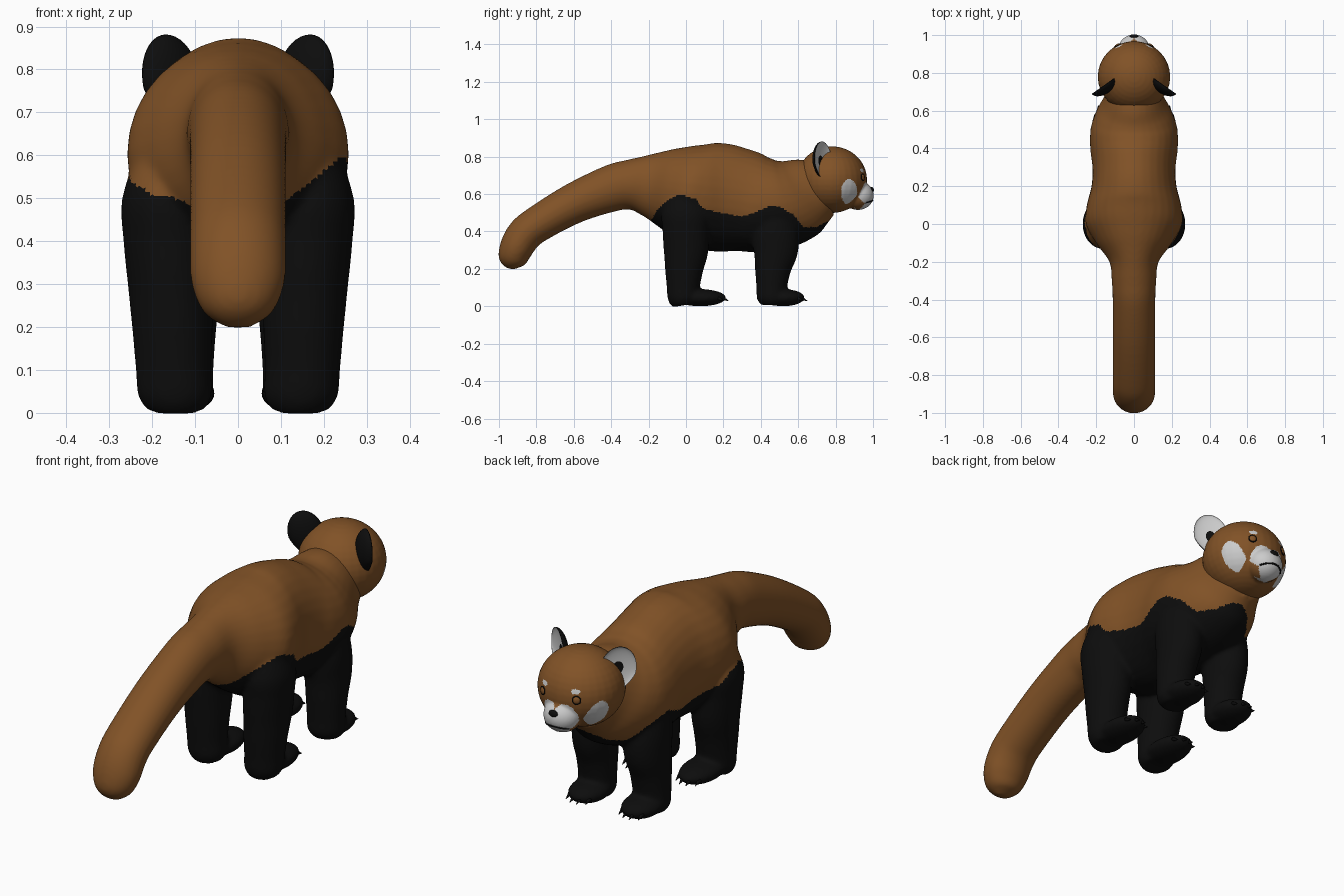
import bpy, bmesh, math
from mathutils import Matrix, Vector
from mathutils.bvhtree import BVHTree

cube = bpy.data.objects.get("Cube")
if cube:
    bpy.data.objects.remove(cube, do_unlink=True)


def material(name, rgb):
    m = bpy.data.materials.new(name)
    m.use_nodes = True
    m.diffuse_color = (*rgb, 1)
    bsdf = m.node_tree.nodes["Principled BSDF"]
    bsdf.inputs["Base Color"].default_value = (*rgb, 1)
    bsdf.inputs["Roughness"].default_value = 0.8
    return m


FUR = material("russet_fur", (0.22, 0.085, 0.02))
DARK = material("black_fur", (0.004, 0.004, 0.004))
PALE = material("pale_fur", (0.6, 0.6, 0.6))
COLOURS = [FUR, DARK, PALE]


def finish(name, bm, mats):
    bmesh.ops.recalc_face_normals(bm, faces=bm.faces)
    me = bpy.data.meshes.new(name)
    bm.to_mesh(me)
    bm.free()
    for m in mats:
        me.materials.append(m)
    me.shade_smooth()
    ob = bpy.data.objects.new(name, me)
    bpy.context.collection.objects.link(ob)
    return ob


def spline(points, steps=5):
    """Catmull-Rom interpolation of section tuples."""
    pts = [Vector(p) for p in points]
    out = []
    for i in range(len(pts) - 1):
        a, b, c, d = pts[max(i - 1, 0)], pts[i], pts[i + 1], pts[min(i + 2, len(pts) - 1)]
        for k in range(steps):
            t = k / steps
            out.append(b + (c - a) * (t / 2) + (a * 2 - b * 5 + c * 4 - d) * (t * t / 2)
                       + (b * 3 - a - c * 3 + d) * (t ** 3 / 2))
    return out + [pts[-1]]


def tube(bm, sections, side=1, n=32):
    """Loft of ellipses; each section is x, y, z, half width, half depth."""
    secs = spline(sections)
    rings = []
    for i, (x, y, z, rx, rn) in enumerate(secs):
        p, q = secs[max(i - 1, 0)], secs[min(i + 1, len(secs) - 1)]
        t = Vector((0, q[1] - p[1], q[2] - p[2])).normalized()
        up = Vector((0, -t.z, t.y))
        rings.append([bm.verts.new(Vector((side * (x + rx * math.cos(a)), y, z)) + up * (rn * math.sin(a)))
                      for a in (2 * math.pi * k / n for k in range(n))])
    for r, s in zip(rings, rings[1:]):
        for k in range(n):
            bm.faces.new((r[k], r[(k + 1) % n], s[(k + 1) % n], s[k]))
    bm.faces.new(rings[0])
    bm.faces.new(rings[-1])


def ball(bm, centre, radii, u=32, v=20):
    m = Matrix.Translation(centre) @ Matrix.Diagonal((*radii, 1))
    return bmesh.ops.create_uvsphere(bm, u_segments=u, v_segments=v, radius=1, matrix=m)["verts"]


def fuse(ob, voxel, rounds, rule):
    """Merge overlapping parts into one smooth skin, then colour faces by rule."""
    r = ob.modifiers.new("skin", 'REMESH')
    r.mode, r.voxel_size = 'VOXEL', voxel
    s = ob.modifiers.new("soften", 'SMOOTH')
    s.factor, s.iterations = 0.5, rounds
    me = bpy.data.meshes.new_from_object(ob.evaluated_get(bpy.context.evaluated_depsgraph_get()))
    ob.modifiers.clear()
    ob.data = me
    me.materials.clear()
    for m in COLOURS:
        me.materials.append(m)
    for f in me.polygons:
        f.material_index = rule(f.center)
    me.shade_smooth()


# Tail, trunk and neck in one sweep
trunk = [(-.935, .2, .03, .02), (-.93, .235, .08, .07), (-.912, .3, .108, .088), (-.87, .375, .112, .095),
         (-.8, .435, .112, .097), (-.6, .55, .112, .108), (-.4, .63, .113, .125), (-.3, .65, .118, .135),
         (-.2, .645, .13, .17), (-.1, .63, .2, .215), (0, .61, .255, .255), (.1, .59, .25, .285),
         (.2, .58, .225, .29), (.3, .565, .22, .275), (.4, .545, .232, .258), (.5, .545, .23, .24),
         (.58, .565, .205, .225), (.66, .6, .16, .2), (.74, .63, .13, .15)]
hind_leg = [(.15, 0, .62, .08, .09), (.165, 0, .5, .105, .13), (.162, 0, .4, .105, .125),
            (.157, 0, .3, .1, .12), (.153, -.01, .2, .094, .103), (.15, -.015, .1, .088, .088),
            (.147, -.015, .04, .086, .082), (.145, -.01, .006, .065, .06)]
fore_leg = [(.12, .47, .54, .09, .1), (.13, .475, .4, .1, .125), (.135, .48, .3, .096, .12),
            (.14, .465, .2, .09, .097), (.142, .458, .1, .085, .082), (.142, .46, .04, .083, .08),
            (.142, .46, .006, .062, .058)]
FEET = [(.14, .075, .14), (.138, .52, .115)]

bm = bmesh.new()
tube(bm, [(0, *s) for s in trunk])
for side in (1, -1):
    tube(bm, hind_leg, side)
    tube(bm, fore_leg, side)
    for x, y, length in FEET:
        ball(bm, (side * x, y, .046), (.086, length, .046))
body = finish("body", bm, [FUR])

# Height of the dark fur line along the flank
LINE = [(-.24, .42), (-.2, .46), (-.15, .53), (-.1, .57), (-.03, .6), (.05, .57), (.1, .52), (.2, .5),
        (.3, .485), (.36, .5), (.45, .54), (.5, .535), (.58, .49), (.63, .43), (.7, .44), (.8, .5)]


def body_colour(c):
    if c.y < LINE[0][0]:
        return 0
    for (y0, z0), (y1, z1) in zip(LINE, LINE[1:]):
        if c.y <= y1:
            edge = z0 + (z1 - z0) * (c.y - y0) / (y1 - y0)
            return int(c.z < edge + (c.x - .25) * .1)
    return 0


fuse(body, .01, 8, body_colour)

# Head with muzzle
bm = bmesh.new()
ball(bm, (0, .78, .677), (.192, .188, .178))
ball(bm, (0, .92, .592), (.085, .084, .077))
head = finish("head", bm, [FUR])


def oval(u, v, ru, rv):
    return (u / ru) ** 2 + (v / rv) ** 2 < 1


def head_colour(c):
    x = abs(c.x)
    muzzle = oval(x - .04, c.z - .605, .048, .06) or oval(x, c.z - .57, .065, .055)
    if c.y > .9 and muzzle:
        return 2
    if x > .1 and oval(c.y - .872, c.z - .61, .043, .07):
        return 2
    if c.y > .85 and oval(x - .08, c.z - .727, .018, .011):
        return 2
    return 0


fuse(head, .006, 6, head_colour)
skin = BVHTree.FromPolygons([v.co for v in head.data.vertices], [p.vertices[:] for p in head.data.polygons])


def on_face(x, z):
    return skin.ray_cast(Vector((x, 2, z)), Vector((0, -1, 0)))[0:2]


# Nose and mouth
bm = bmesh.new()
ball(bm, on_face(0, .622)[0] - Vector((0, .004, 0)), (.023, .012, .016))
finish("nose", bm, [DARK])
curve = bpy.data.curves.new("mouth", 'CURVE')
curve.dimensions, curve.bevel_depth = '3D', .004
line = curve.splines.new('POLY')
line.points.add(12)
for i, p in enumerate(line.points):
    x = (i - 6) * .01
    p.co = (*on_face(x, .565 - 3 * x * x)[0], 1)
curve.materials.append(DARK)
bpy.context.collection.objects.link(bpy.data.objects.new("mouth", curve))

for side, label in ((1, "left"), (-1, "right")):
    # Eyes with dark lids
    spot, normal = on_face(side * .088, .69)
    bm = bmesh.new()
    ball(bm, (0, 0, 0), (.017, .017, .008), 24, 12)
    turn = normal.to_track_quat('Z', 'Y').to_matrix().to_4x4()
    bm.transform(Matrix.Translation(spot) @ turn)
    finish(label + "_eye", bm, [FUR])
    ring = bpy.data.curves.new(label + "_eyelid", 'CURVE')
    ring.dimensions, ring.bevel_depth = '3D', .0025
    rim = ring.splines.new('POLY')
    rim.points.add(23)
    rim.use_cyclic_u = True
    for i, p in enumerate(rim.points):
        a = i * math.pi / 12
        p.co = (*(spot + turn.to_3x3() @ Vector((.018 * math.cos(a), .018 * math.sin(a), .001))), 1)
    ring.materials.append(DARK)
    bpy.context.collection.objects.link(bpy.data.objects.new(label + "_eyelid", ring))

    # Cupped ears: dark back, pale inside with a dark centre
    bm = bmesh.new()
    ball(bm, (0, 0, 0), (1, 1, 1), 40, 32)
    bm.transform(Matrix.Rotation(math.pi / 2, 4, 'X'))
    for f in bm.faces:
        c = f.calc_center_median()
        f.material_index = 0 if c.y < 0 or math.hypot(c.x, c.z) < .3 else 1
    for v in bm.verts:
        v.co.y *= -.4 if v.co.y > 0 else 1
        v.co.x *= 1 + .3 * min(v.co.z, 0)
    bm.transform(Matrix.Diagonal((side, 1, 1, 1)) @ Matrix.Translation((.158, .735, .775))
                 @ Matrix.Rotation(math.radians(-35), 4, 'Z') @ Matrix.Rotation(math.radians(14), 4, 'Y')
                 @ Matrix.Diagonal((.078, .045, .108, 1)))
    finish(label + "_ear", bm, [DARK, PALE])

    # Claws
    for (x, y, length), label2 in zip(FEET, ("hind", "fore")):
        bm = bmesh.new()
        for k in range(4):
            off = (k - 1.5) * .034
            reach = length * math.sqrt(1 - (off / .086) ** 2)
            m = (Matrix.Translation((side * (x + off), y + reach, .036))
                 @ Matrix.Rotation(math.radians(-115), 4, 'X'))
            bmesh.ops.create_cone(bm, cap_ends=True, segments=10, radius1=.01, radius2=.001, depth=.036, matrix=m)
        finish(label + "_" + label2 + "_claws", bm, [DARK])
